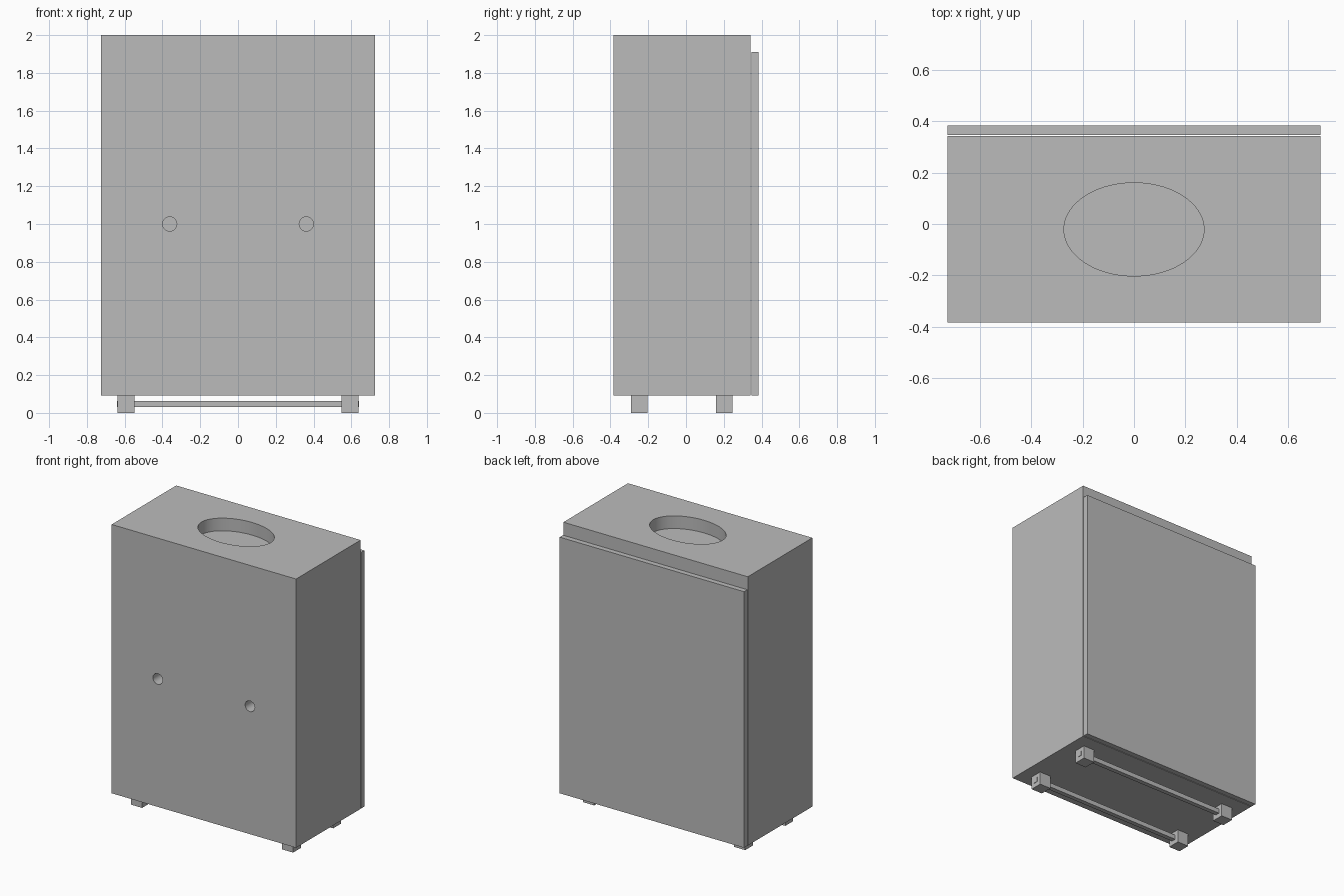
import bpy
import math

cube = bpy.data.objects.get("Cube")
if cube:
    bpy.data.objects.remove(cube, do_unlink=True)

grey = bpy.data.materials.new("plain_grey")
grey.use_nodes = True
COLOUR = (0.5, 0.5, 0.5, 1)
grey.diffuse_color = COLOUR
grey.node_tree.nodes["Principled BSDF"].inputs["Base Color"].default_value = COLOUR


def box(name, x, y, z):
    """Box from (min, max) pairs on each axis."""
    spans = (x, y, z)
    bpy.ops.mesh.primitive_cube_add(size=1, location=[(a + b) / 2 for a, b in spans])
    ob = bpy.context.object
    ob.name = name
    ob.scale = [b - a for a, b in spans]
    bpy.ops.object.transform_apply(location=False, rotation=False, scale=True)
    ob.data.materials.append(grey)
    return ob


def cut_hole(target, location, radii, depth, sides, tilt=0):
    """Cut an oval hole into the target along its own axis."""
    bpy.ops.mesh.primitive_cylinder_add(vertices=sides, radius=1, depth=depth,
                                        location=location, rotation=(tilt, 0, 0))
    cutter = bpy.context.object
    cutter.scale = (radii[0], radii[1], 1)
    cutter.hide_render = True
    cutter.data.materials.append(grey)
    bpy.context.view_layer.objects.active = target
    mod = target.modifiers.new("hole", 'BOOLEAN')
    mod.operation = 'DIFFERENCE'
    mod.solver = 'EXACT'
    mod.object = cutter
    bpy.ops.object.modifier_apply(modifier=mod.name)
    bpy.data.objects.remove(cutter, do_unlink=True)


def smooth(ob):
    bpy.ops.object.select_all(action='DESELECT')
    ob.select_set(True)
    bpy.context.view_layer.objects.active = ob
    bpy.ops.object.shade_smooth_by_angle(angle=math.radians(30))


W, FRONT, BACK = 0.724, -0.383, 0.341
BASE, SHOULDER = 0.092, 1.91

# Cabinet with two round finger holes in the front
body = box("cabinet_body", (-W, W), (FRONT, BACK), (BASE, SHOULDER))
for side in (-1, 1):
    cut_hole(body, (side * 0.362, FRONT, 1.0), (0.038, 0.038), 0.18, 32, math.pi / 2)
smooth(body)

# Lid with an oval opening
lid = box("lid", (-W, W), (FRONT, BACK), (SHOULDER, 2.0))
cut_hole(lid, (0, -0.021, 1.955), (0.272, 0.181), 0.3, 72)
smooth(lid)

# Separate back panel behind a narrow gap
box("back_panel", (-W, W), (0.346, 0.383), (BASE, SHOULDER))

# Feet in pairs, each pair joined by a long bar
for row, y in (("front", -0.248), ("back", 0.202)):
    for side, x in (("left", 0.593), ("right", -0.593)):
        box(f"{row}_{side}_foot", (x - 0.044, x + 0.044), (y - 0.044, y + 0.044), (0, BASE))
    box(f"{row}_foot_bar", (-0.64, 0.64), (y - 0.016, y + 0.016), (0.032, 0.064))
